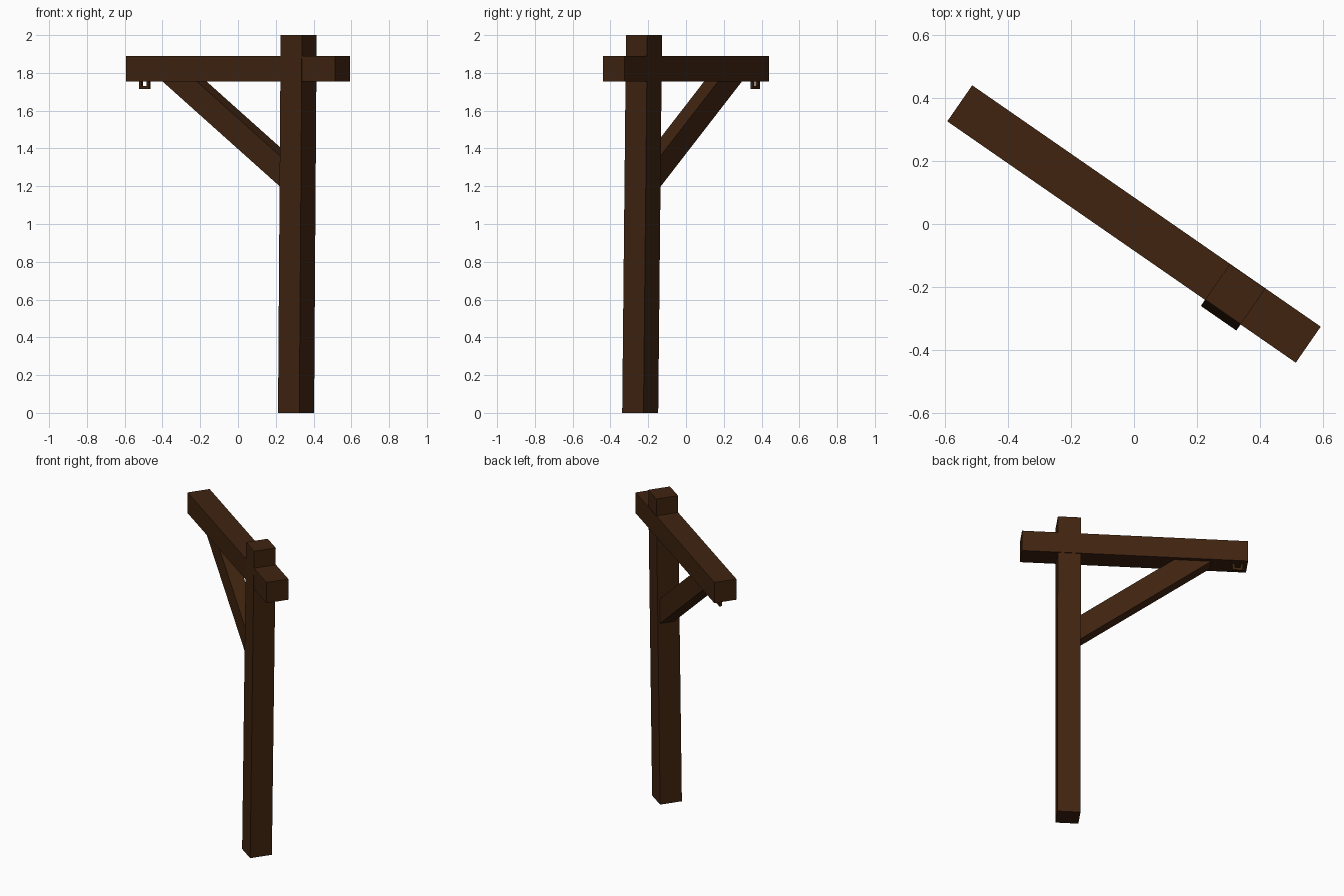
import bpy, bmesh, math
from mathutils import Matrix, Vector

if "Cube" in bpy.data.objects:
    bpy.data.objects.remove(bpy.data.objects["Cube"])

wood = bpy.data.materials.new("dark brown wood")
wood.diffuse_color = (0.05, 0.0172, 0.005, 1)
wood.use_nodes = True
wood.node_tree.nodes["Principled BSDF"].inputs["Base Color"].default_value = wood.diffuse_color

# The whole frame is turned about z; local x runs along the beam
TURN = Matrix.Rotation(math.radians(-34.7), 4, 'Z')


def prism(name, profile, width, y=0.0, lean=0.0):
    """Extrude an x-z profile across y; lean shifts y at the ground, fading to 0 at z = 2."""
    bm = bmesh.new()
    face = bm.faces.new([bm.verts.new((x, y - width / 2, z)) for x, z in profile])
    ext = bmesh.ops.extrude_face_region(bm, geom=[face])
    verts = [g for g in ext["geom"] if isinstance(g, bmesh.types.BMVert)]
    bmesh.ops.translate(bm, verts=verts, vec=Vector((0, width, 0)))
    for v in bm.verts:
        v.co.y += lean * (1 - v.co.z / 2)
    bmesh.ops.recalc_face_normals(bm, faces=bm.faces)
    bm.transform(TURN)
    me = bpy.data.meshes.new(name)
    bm.to_mesh(me)
    bm.free()
    me.materials.append(wood)
    ob = bpy.data.objects.new(name, me)
    bpy.context.collection.objects.link(ob)
    return ob


def rect(x0, x1, z0, z1):
    return [(x0, z0), (x1, z0), (x1, z1), (x0, z1)]


# Upright post, leaning very slightly
prism("post", rect(0.322, 0.459, 0, 2), 0.137, lean=-0.0245)

# Horizontal beam
prism("beam", rect(-0.672, 0.672, 1.755, 1.89), 0.139)

# Diagonal brace, its ends buried in post and beam
slope = 0.7356


def brace_z(x, offset):
    return 1.755 - slope * (x - offset)


x_post, z_top = 0.36, 1.80
low, high = -0.4555, -0.234
prism("brace", [
    (x_post, brace_z(x_post, low)),
    (x_post, brace_z(x_post, high)),
    (high - (z_top - 1.755) / slope, z_top),
    (low - (z_top - 1.755) / slope, z_top)], 0.09)

# Square staple under the free end of the beam
c, a, h = -0.614, 0.032, 0.016
prism("hanging_staple", [
    (c - a, 1.77), (c - a, 1.715), (c + a, 1.715), (c + a, 1.77),
    (c + h, 1.77), (c + h, 1.731), (c - h, 1.731), (c - h, 1.77)], 0.017, y=0.02)
